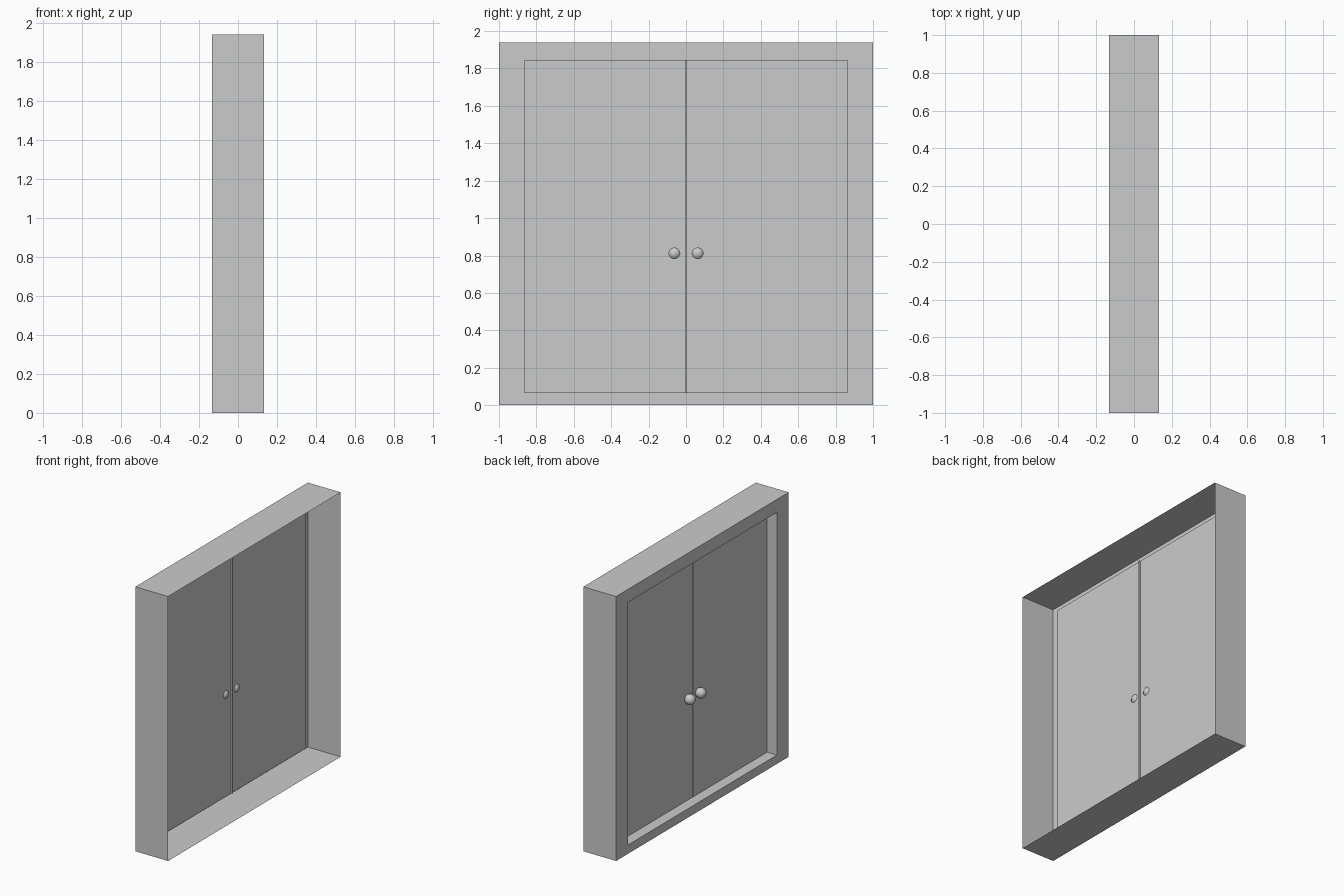
import bpy, bmesh

if "Cube" in bpy.data.objects:
    bpy.data.objects.remove(bpy.data.objects["Cube"])

X, H = 0.133, 1.94               # half depth, height
OY, Z0, Z1 = 0.863, 0.065, 1.845  # door opening
DX = -0.054                      # plane of the doors


def make_object(name, bm):
    mesh = bpy.data.meshes.new(name)
    bm.to_mesh(mesh)
    bm.free()
    ob = bpy.data.objects.new(name, mesh)
    bpy.context.collection.objects.link(ob)
    return ob


def sheet(name, loops, closed):
    """Skin consecutive point loops with quads."""
    bm = bmesh.new()
    rows = [[bm.verts.new(p) for p in loop] for loop in loops]
    n = len(rows[0])
    for a, b in zip(rows, rows[1:]):
        for i in range(n if closed else n - 1):
            j = (i + 1) % n
            bm.faces.new((a[i], a[j], b[j], b[i]))
    return make_object(name, bm)


def rect(x, y, z0, z1):
    return [(x, -y, z0), (x, y, z0), (x, y, z1), (x, -y, z1)]


# Thin frame shell: outer walls, front trim and inward jambs, open at +x
sheet("door_frame", [rect(X, 1, 0, H), rect(-X, 1, 0, H),
                     rect(-X, OY, Z0, Z1), rect(DX, OY, Z0, Z1)], True)

# Door leaves, each turned in at the middle to form the narrow seam
GAP, DEPTH = 0.003, 0.012
for side, s in (("left", -1), ("right", 1)):
    profile = [(DX, s * OY), (DX, s * GAP), (DX + DEPTH, s * GAP), (DX + DEPTH, 0)]
    if s < 0:
        profile.reverse()
    sheet(side + "_door", [[(x, y, z) for x, y in profile] for z in (Z0, Z1)], False)

    # Round knob, set partly through the door
    bpy.ops.mesh.primitive_ico_sphere_add(subdivisions=2, radius=0.039,
                                          location=(-0.077, s * 0.0625, 0.812))
    bpy.context.object.name = side + "_knob"
    bpy.ops.object.shade_smooth()
